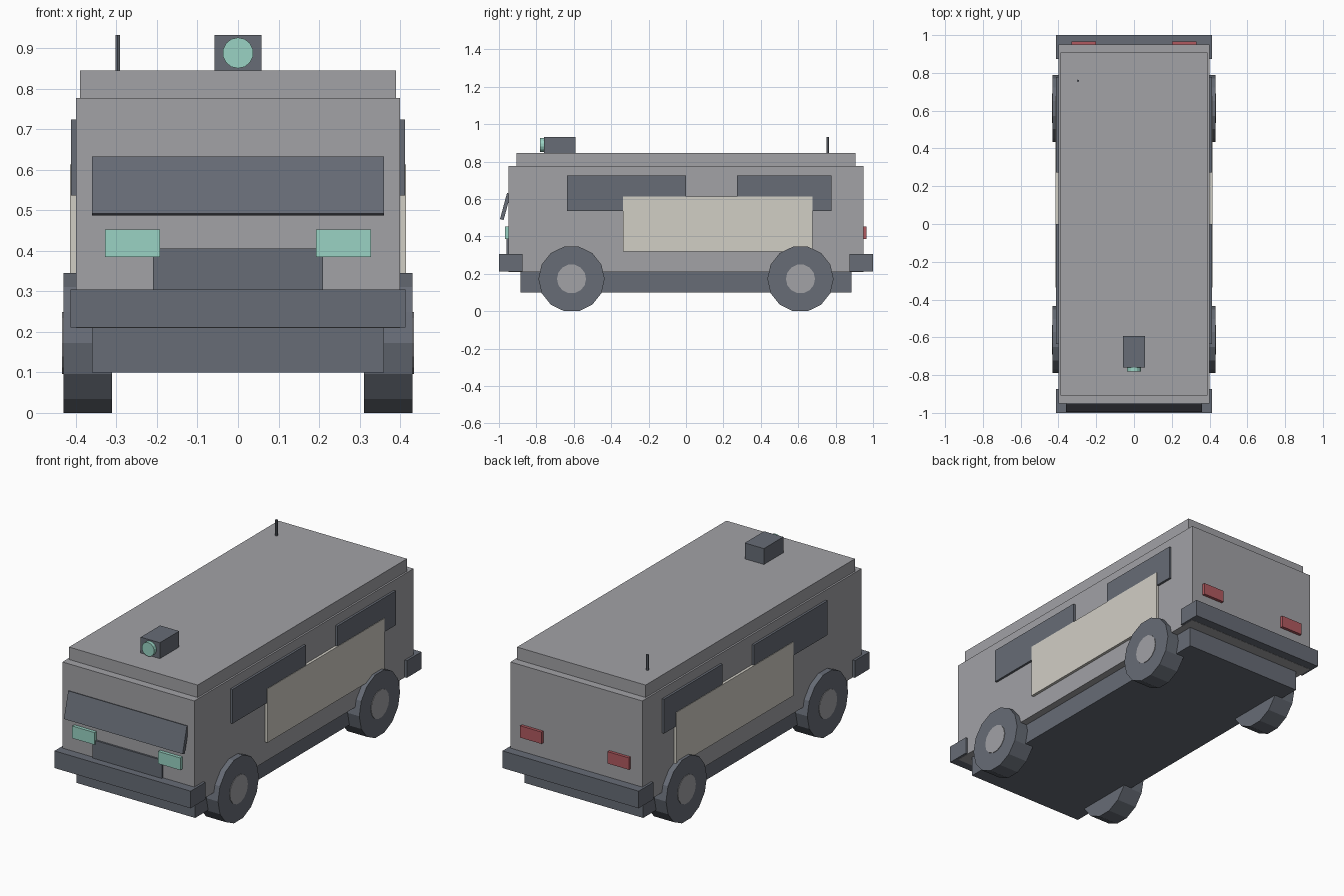
import bpy, math

cube = bpy.data.objects.get("Cube")
if cube:
    bpy.data.objects.remove(cube, do_unlink=True)


def material(name, rgb):
    m = bpy.data.materials.new(name)
    m.use_nodes = True
    color = (*rgb, 1)
    m.diffuse_color = color
    m.node_tree.nodes["Principled BSDF"].inputs["Base Color"].default_value = color
    return m


grey = material("body_grey", (0.36, 0.36, 0.38))
dark = material("dark_slate", (0.135, 0.15, 0.18))
beige = material("panel_beige", (0.64, 0.62, 0.56))
teal = material("lamp_teal", (0.32, 0.65, 0.55))
red = material("tail_red", (0.44, 0.10, 0.115))


def finish(name, mat):
    obj = bpy.context.object
    obj.name = name
    obj.data.materials.append(mat)
    return obj


def box(name, mat, x, y, z, tilt=0):
    """Box from (min, max) ranges, tilted about its own x axis."""
    ranges = (x, y, z)
    bpy.ops.mesh.primitive_cube_add(size=1, location=[(a + b) / 2 for a, b in ranges])
    obj = finish(name, mat)
    obj.scale = [b - a for a, b in ranges]
    obj.rotation_euler.x = tilt
    return obj


def cylinder(name, mat, center, radius, depth, sides, axis):
    """Flat-sided cylinder along the given axis."""
    turn = {"x": (0, math.pi / 2, 0), "y": (math.pi / 2, 0, 0), "z": (0, 0, 0)}[axis]
    bpy.ops.mesh.primitive_cylinder_add(vertices=sides, radius=radius, depth=depth,
                                        location=center, rotation=turn)
    return finish(name, mat)


# Main shell
box("body", grey, (-0.40, 0.40), (-0.95, 0.95), (0.21, 0.777))
box("roof", grey, (-0.39, 0.39), (-0.907, 0.907), (0.777, 0.845))
box("chassis", dark, (-0.36, 0.36), (-0.885, 0.885), (0.10, 0.215))
box("front_bumper", dark, (-0.413, 0.413), (-1.0, -0.873), (0.211, 0.305))
box("rear_bumper", dark, (-0.413, 0.413), (0.873, 1.0), (0.211, 0.305))

# Front details
box("windshield", dark, (-0.36, 0.36), (-0.976, -0.956), (0.487, 0.632), math.radians(-15))
box("grille", dark, (-0.21, 0.21), (-0.96, -0.94), (0.30, 0.405))

# Parts repeated on both sides
for side, s in (("left", 1), ("right", -1)):
    def span(a, b):
        return tuple(sorted((s * a, s * b)))

    box(side + "_headlight", teal, span(0.193, 0.328), (-0.968, -0.94), (0.385, 0.452))
    box(side + "_tail_light", red, span(0.20, 0.33), (0.94, 0.966), (0.387, 0.452))
    box(side + "_front_window", dark, span(0.39, 0.4125), (-0.636, 0.0), (0.536, 0.724))
    box(side + "_rear_window", dark, span(0.39, 0.4125), (0.273, 0.778), (0.536, 0.724))
    box(side + "_side_panel", beige, span(0.39, 0.415), (-0.337, 0.677), (0.318, 0.613))

    for end, y in (("front", -0.612), ("rear", 0.612)):
        # A corner of each wheel points forward, so it rests on a flat facet
        wheel = cylinder(f"{side}_{end}_wheel", dark, (s * 0.371, y, 0.1725),
                         0.177, 0.12, 14, "x")
        cylinder(f"{side}_{end}_hub", grey, (s * 0.40, y, 0.1725), 0.078, 0.068, 14, "x")

# Roof equipment
box("roof_lamp_housing", dark, (-0.058, 0.058), (-0.76, -0.592), (0.84, 0.932))
cylinder("roof_lamp_lens", teal, (0, -0.765, 0.888), 0.038, 0.03, 14, "y")
cylinder("antenna", dark, (-0.297, 0.758, 0.886), 0.0065, 0.092, 6, "z")
